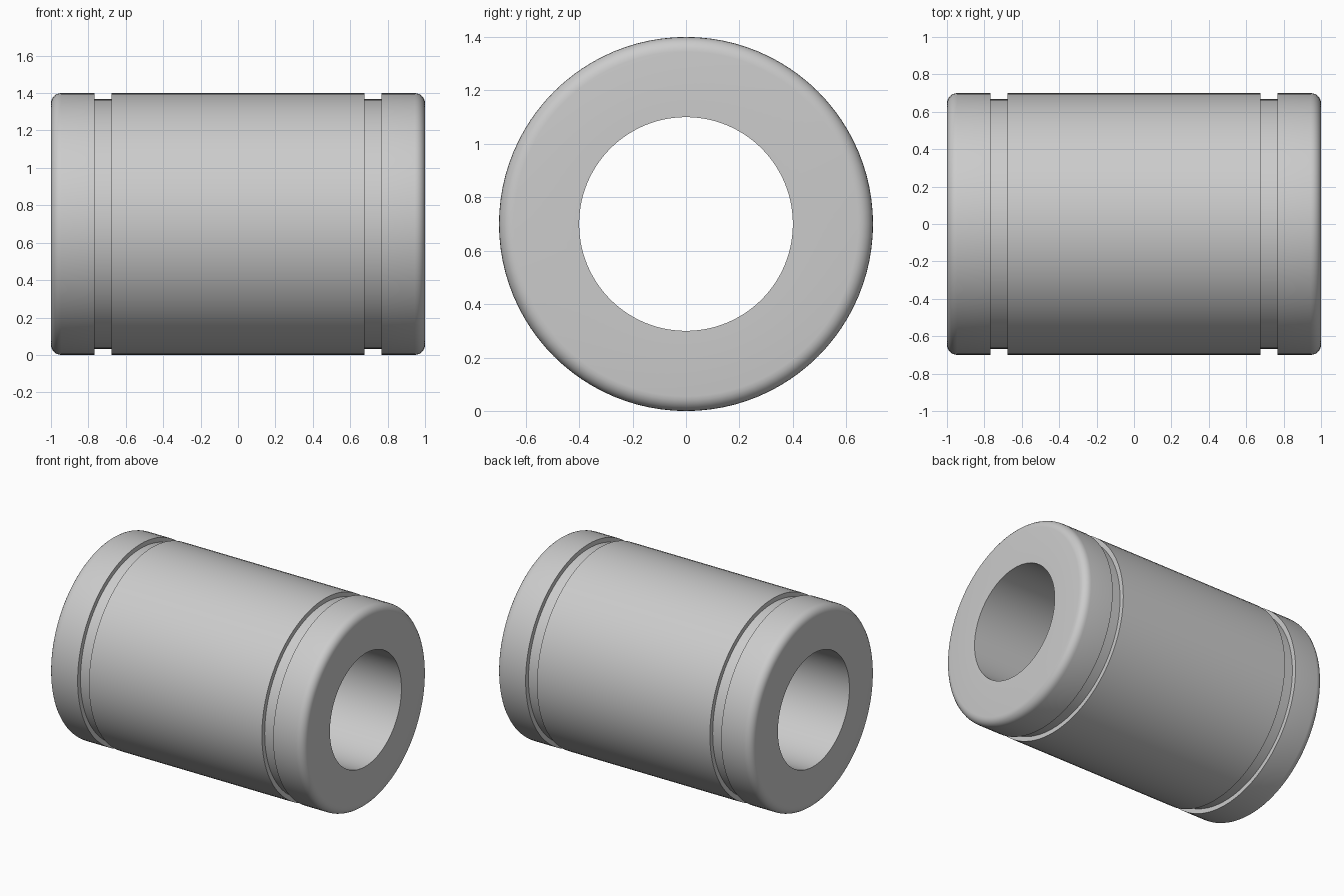
import bpy, bmesh, math
from mathutils import Vector

if "Cube" in bpy.data.objects:
    bpy.data.objects.remove(bpy.data.objects["Cube"])

R, BORE, GROOVE, FILLET, SEGS = 0.70, 0.40, 0.668, 0.055, 96

# Half of the wall section as (x, radius): groove, rounded rim, bore mouth
half = [(0.677, R), (0.677, GROOVE), (0.766, GROOVE), (0.766, R)]
for i in range(7):
    a = math.pi / 2 * (1 - i / 6)
    half.append((1 - FILLET + FILLET * math.cos(a), R - FILLET + FILLET * math.sin(a)))
half.append((1.0, BORE))

# Mirror into a closed section
profile = half + [(-x, r) for x, r in reversed(half)]

# Revolve the section about the horizontal x axis
bm = bmesh.new()
rings = []
for s in range(SEGS):
    t = 2 * math.pi * s / SEGS
    rings.append([bm.verts.new(Vector((x, r * math.sin(t), R + r * math.cos(t))))
                  for x, r in profile])
n = len(profile)
for s in range(SEGS):
    a, b = rings[s], rings[(s + 1) % SEGS]
    for i in range(n):
        j = (i + 1) % n
        bm.faces.new((a[i], a[j], b[j], b[i]))
bmesh.ops.recalc_face_normals(bm, faces=bm.faces)

mesh = bpy.data.meshes.new("bearing_sleeve")
bm.to_mesh(mesh)
bm.free()
sleeve = bpy.data.objects.new("bearing_sleeve", mesh)
bpy.context.collection.objects.link(sleeve)

# Smooth round surfaces, sharp groove and bore edges
bpy.context.view_layer.objects.active = sleeve
sleeve.select_set(True)
bpy.ops.object.shade_smooth_by_angle(angle=math.radians(35))
